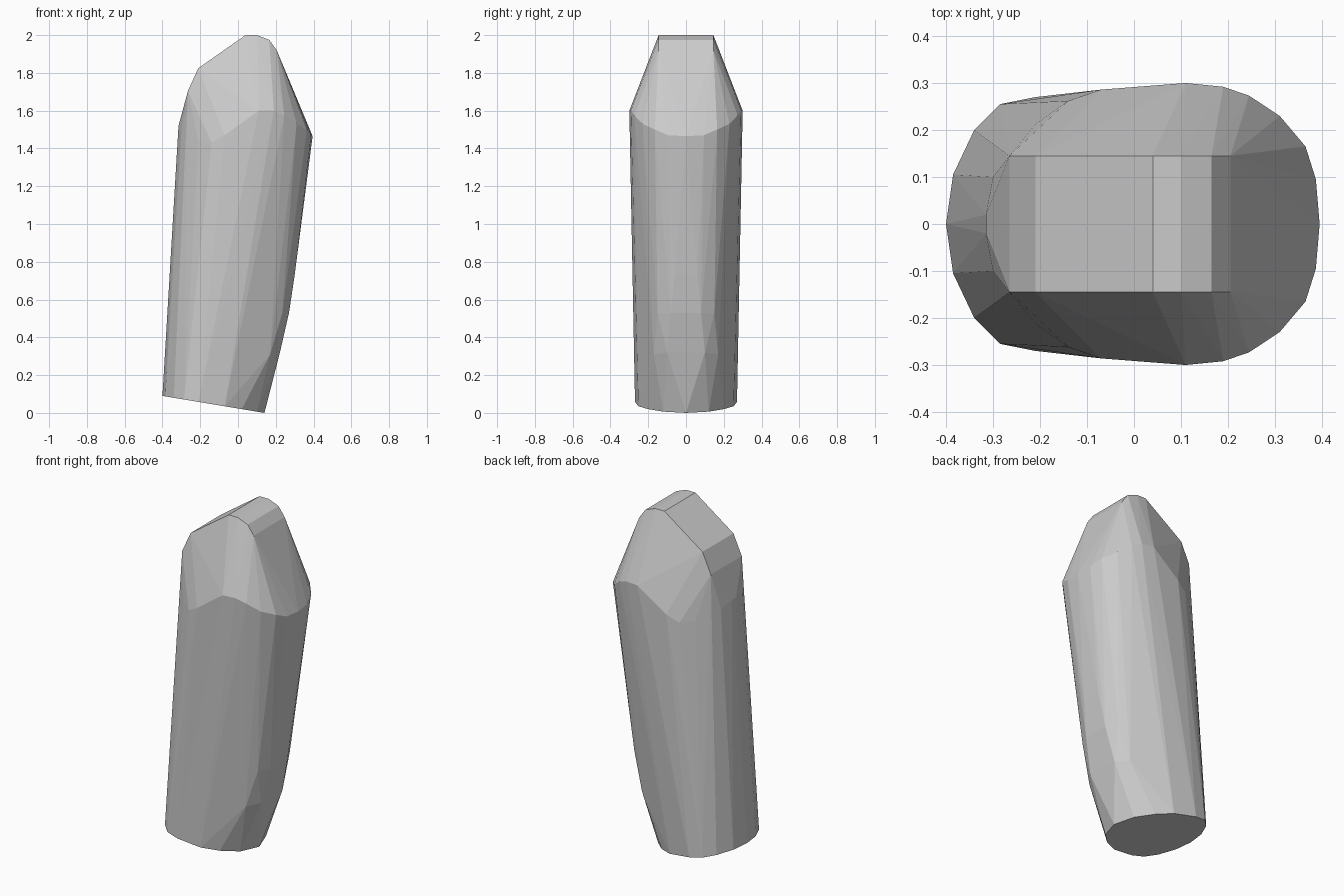
import bpy, bmesh

if "Cube" in bpy.data.objects:
    bpy.data.objects.remove(bpy.data.objects["Cube"])

# Half sections (y >= 0); each is mirrored across y = 0
# Tilted base outline: (x, y), height follows the sloping cut
BASE = [(-0.40, 0), (-0.385, 0.105), (-0.34, 0.20), (-0.285, 0.255), (-0.21, 0.27),
        (-0.07, 0.252), (0.02, 0.20), (0.10, 0.12), (0.14, 0)]
# Bulging lower right side
BELLY = [(0.222, 0.10, 0.32), (0.17, 0.17, 0.31), (0.27, 0.08, 0.53),
         (0.235, 0.15, 0.53), (0.30, 0.06, 0.73)]
# Shoulder rim
SHOULDER = [(0.395, 0, 1.465), (0.387, 0.095, 1.47), (0.365, 0.165, 1.50),
            (0.31, 0.23, 1.53), (0.245, 0.273, 1.575), (0.19, 0.292, 1.60),
            (0.11, 0.30, 1.60), (-0.07, 0.286, 1.47), (-0.14, 0.262, 1.43),
            (-0.21, 0.212, 1.44), (-0.30, 0.10, 1.49), (-0.315, 0.02, 1.52)]
# Ridge profile (x, z), extruded along y
RIDGE = [(-0.265, 1.705), (-0.21, 1.825), (0.04, 2.0), (0.10, 2.0),
         (0.165, 1.975), (0.205, 1.92)]
RIDGE_HALF = 0.145

points = [(x, y, 0.09 * (0.14 - x) / 0.54) for x, y in BASE]
points += BELLY + SHOULDER
points += [(x, RIDGE_HALF, z) for x, z in RIDGE]

# Faceted body wrapped around the sections
bm = bmesh.new()
for x, y, z in points:
    for side in ((1, -1) if y else (1,)):
        bm.verts.new((x, y * side, z))
hull = bmesh.ops.convex_hull(bm, input=bm.verts[:])
loose = [v for v in bm.verts if not v.link_faces]
bmesh.ops.delete(bm, geom=loose, context='VERTS')
bmesh.ops.dissolve_limit(bm, angle_limit=0.01, verts=bm.verts[:], edges=bm.edges[:])
bmesh.ops.recalc_face_normals(bm, faces=bm.faces[:])

mesh = bpy.data.meshes.new("faceted_stone")
bm.to_mesh(mesh)
bm.free()
stone = bpy.data.objects.new("faceted_stone", mesh)
bpy.context.collection.objects.link(stone)

grey = bpy.data.materials.new("stone grey")
grey.diffuse_color = (0.6, 0.6, 0.6, 1)
grey.use_nodes = True
grey.node_tree.nodes["Principled BSDF"].inputs["Base Color"].default_value = grey.diffuse_color
mesh.materials.append(grey)
